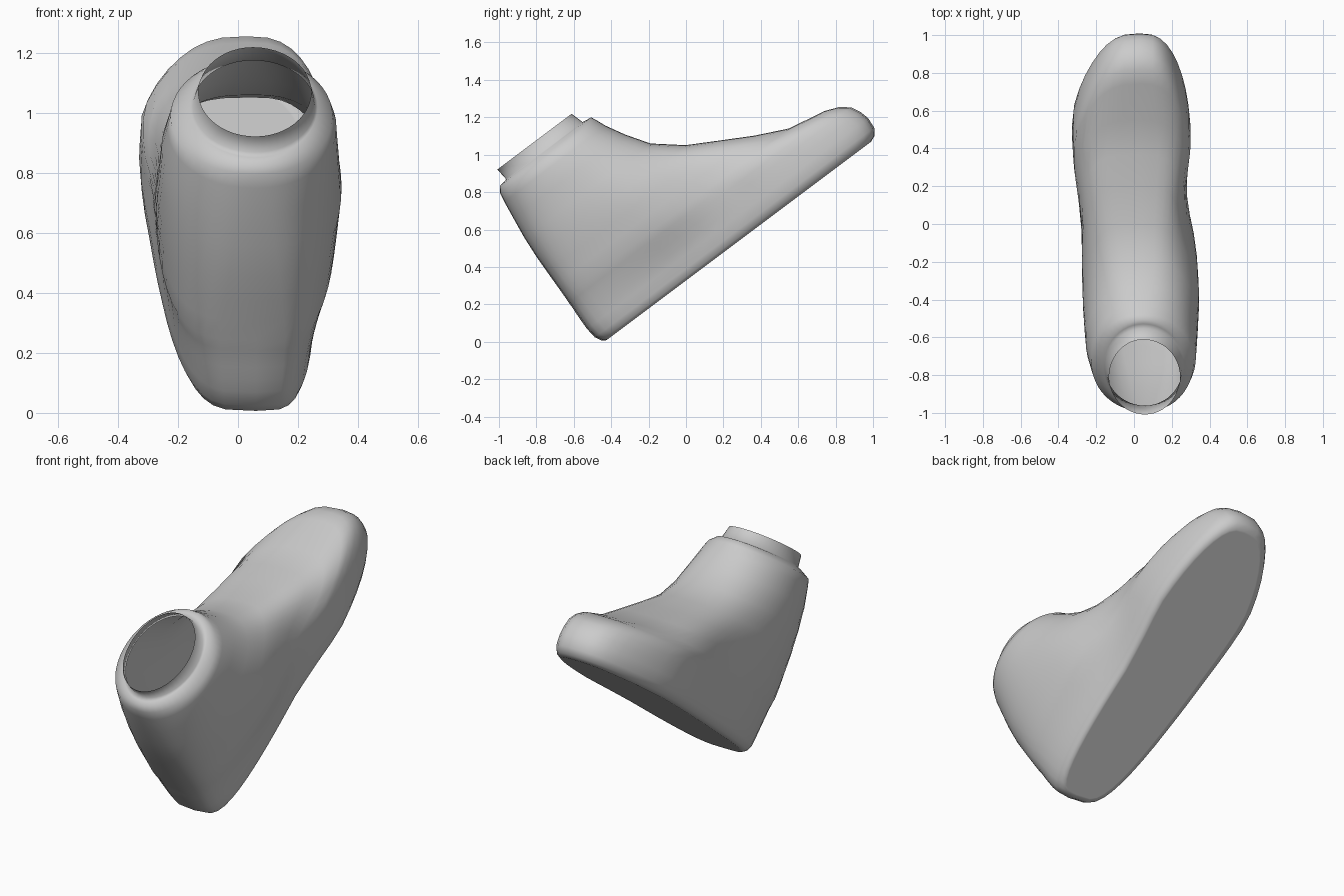
import bpy, bmesh, math

if "Cube" in bpy.data.objects:
    bpy.data.objects.remove(bpy.data.objects["Cube"])

N = 48
C, S = 0.8, 0.6  # tilt of the sole plane


def lerp_table(tab, x):
    if x <= tab[0][0]:
        return tab[0][1]
    for (a, fa), (b, fb) in zip(tab, tab[1:]):
        if x <= b:
            return fa + (fb - fa) * (x - a) / (b - a)
    return tab[-1][1]


def ease(a, b, x):
    t = min(1, max(0, (x - a) / (b - a)))
    return t * t * (3 - 2 * t)


# Footprint sides by distance along the sole, with an arch on +x
FOOT = {-1: [(0, -.235), (.6, -.27), (.9, -.295), (1.35, -.352), (1.55, -.34), (1.85, -.31)],
        1: [(0, .29), (.55, .265), (.8, .255), (1.0, .27), (1.25, .31), (1.85, .315)]}
# Ankle sides by height above the sole
ANKLE = {-1: [(.5, -.275), (.8, -.255), (.95, -.225), (.985, -.16), (1.0, -.132)],
         1: [(.1, .32), (.56, .345), (.9, .328), (.95, .315), (.985, .265), (1.0, .244)]}


def ring(v, back, front):
    power = .5 + .5 * min(1, max(0, (v - .3) / .69)) ** 1.3
    scale = lerp_table([(-.02, .86), (-.005, .94), (.03, .99), (.09, 1)], v)
    blend = ease(.03, .32, v)
    pts = []
    for i in range(N):
        t = 2 * math.pi * i / N
        u = back + (front - back) * (1 - math.cos(t)) / 2
        s = 1 if i < N / 2 else -1
        c = .06 - .03 * min(1, u / 1.8)
        # ankle shape takes over towards the heel and the top
        k = blend * (1 - (1 - ease(.6, .8, v)) * ease(.6, 1.15, u))
        side = lerp_table(FOOT[s], u) * (1 - k) + lerp_table(ANKLE[s], v) * k
        p = power + .2 * ease(1.2, 1.8, u)
        x = c + (side - c) * scale * abs(math.sin(t)) ** p
        # boot space to tilted world space
        pts.append((x, -.47 + C * u - S * v, S * u + C * v))
    return pts


# Sections from sole to collar: height, back end, front end
SECTIONS = [
    (-.02, .04, 1.81), (-.005, .018, 1.845), (.03, 0, 1.868),      # sole rim
    (.09, -.006, 1.872), (.14, -.005, 1.86), (.19, -.003, 1.835),  # toe
    (.23, 0, 1.785), (.26, 0, 1.71), (.30, .002, 1.50),
    (.38, .004, 1.33), (.46, .006, 1.185), (.56, .009, 1.005),     # instep
    (.68, .018, .86), (.80, .034, .78), (.90, .048, .725),         # ankle
    (.95, .058, .705), (.982, .08, .69), (.985, .105, .665),       # shoulder
    (.99, .128, .638), (1.06, .122, .618)]                         # open collar

bm = bmesh.new()
rings = [[bm.verts.new(q) for q in ring(*sec)] for sec in SECTIONS]
for a, b in zip(rings, rings[1:]):
    for i in range(N):
        j = (i + 1) % N
        bm.faces.new((a[i], a[j], b[j], b[i]))
# Flat sole, inset so that the rim shades cleanly
sole = bm.faces.new(rings[0][::-1])
bmesh.ops.recalc_face_normals(bm, faces=bm.faces)
bmesh.ops.inset_region(bm, faces=[sole], thickness=.01)
me = bpy.data.meshes.new("boot_shell")
bm.to_mesh(me)
bm.free()
boot = bpy.data.objects.new("boot_shell", me)
bpy.context.collection.objects.link(boot)
boot.select_set(True)
bpy.context.view_layer.objects.active = boot
bpy.ops.object.shade_smooth_by_angle(angle=math.radians(100))
